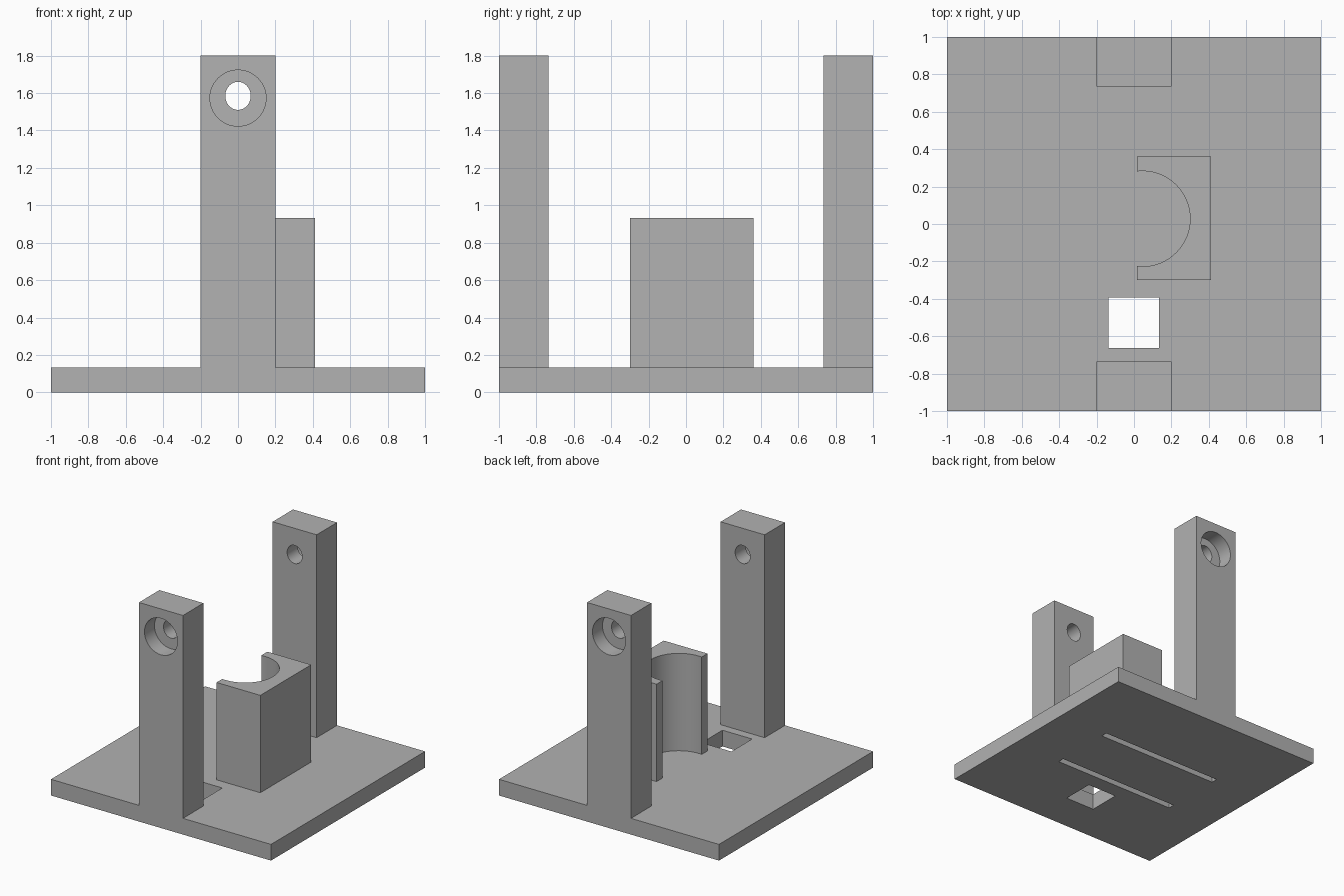
import bpy
import math

default = bpy.data.objects.get("Cube")
if default:
    bpy.data.objects.remove(default, do_unlink=True)

GREY = bpy.data.materials.new("plain grey")
GREY.use_nodes = True
colour = (0.445, 0.445, 0.445, 1)
GREY.diffuse_color = colour
GREY.node_tree.nodes["Principled BSDF"].inputs["Base Color"].default_value = colour

BASE_TOP = 0.133
POST_TOP = 1.8


def box(name, x, y, z):
    """Box spanning the given (low, high) ranges."""
    spans = (x, y, z)
    bpy.ops.mesh.primitive_cube_add(size=1, location=[(a + b) / 2 for a, b in spans])
    ob = bpy.context.object
    ob.name = name
    ob.scale = [b - a for a, b in spans]
    bpy.ops.object.transform_apply(location=False, rotation=False, scale=True)
    ob.data.materials.append(GREY)
    return ob


def cylinder(name, radius, depth, location, along_y=False, stretch=1.0):
    """Cylinder along z, or along y with an optional vertical stretch."""
    bpy.ops.mesh.primitive_cylinder_add(vertices=64, radius=radius, depth=depth,
                                        location=location)
    ob = bpy.context.object
    ob.name = name
    if along_y:
        ob.scale = (1, stretch, 1)
        ob.rotation_euler = (math.pi / 2, 0, 0)
    bpy.ops.object.transform_apply(location=False, rotation=True, scale=True)
    ob.data.materials.append(GREY)
    return ob


def cut(target, *cutters):
    """Subtract each cutter from the target, then discard it."""
    for cutter in cutters:
        cutter.hide_render = True
        bpy.ops.object.select_all(action='DESELECT')
        target.select_set(True)
        bpy.context.view_layer.objects.active = target
        mod = target.modifiers.new("cut", 'BOOLEAN')
        mod.operation = 'DIFFERENCE'
        mod.solver = 'EXACT'
        mod.object = cutter
        bpy.ops.object.modifier_apply(modifier=mod.name)
        bpy.data.objects.remove(cutter, do_unlink=True)
    bpy.ops.object.shade_smooth_by_angle(angle=math.radians(30))


# Base plate with a square window and two blind slots underneath
base = box("base_plate", (-1, 1), (-1, 1), (0, BASE_TOP))
cut(base, box("window_cutter", (-0.137, 0.133), (-0.663, -0.393), (-0.1, 0.3)))
for y in (-0.237, 0.29):
    cut(base, box("slot_cutter", (-0.58, 0.55), (y - 0.027, y + 0.027), (-0.1, 0.067)))

# Upright posts, each with a bolt hole counterbored from the outside
for name, side in (("front_post", -1), ("back_post", 1)):
    post = box(name, (-0.2, 0.2), sorted((side * 0.735, side)), (BASE_TOP, POST_TOP))
    cut(post,
        cylinder("counterbore_cutter", 0.15, 0.26, (0, side, 1.573), True),
        cylinder("bolt_cutter", 0.068, 0.8, (0, side * 0.87, 1.585), True, 1.1))

# Holder block with a half-round cradle open towards the right
holder = box("cradle_block", (0.015, 0.413), (-0.3, 0.36), (BASE_TOP, 0.933))
cut(holder, cylinder("cradle_cutter", 0.255, 2, (0.045, 0.028, 0.5)))

bpy.ops.object.select_all(action='DESELECT')
